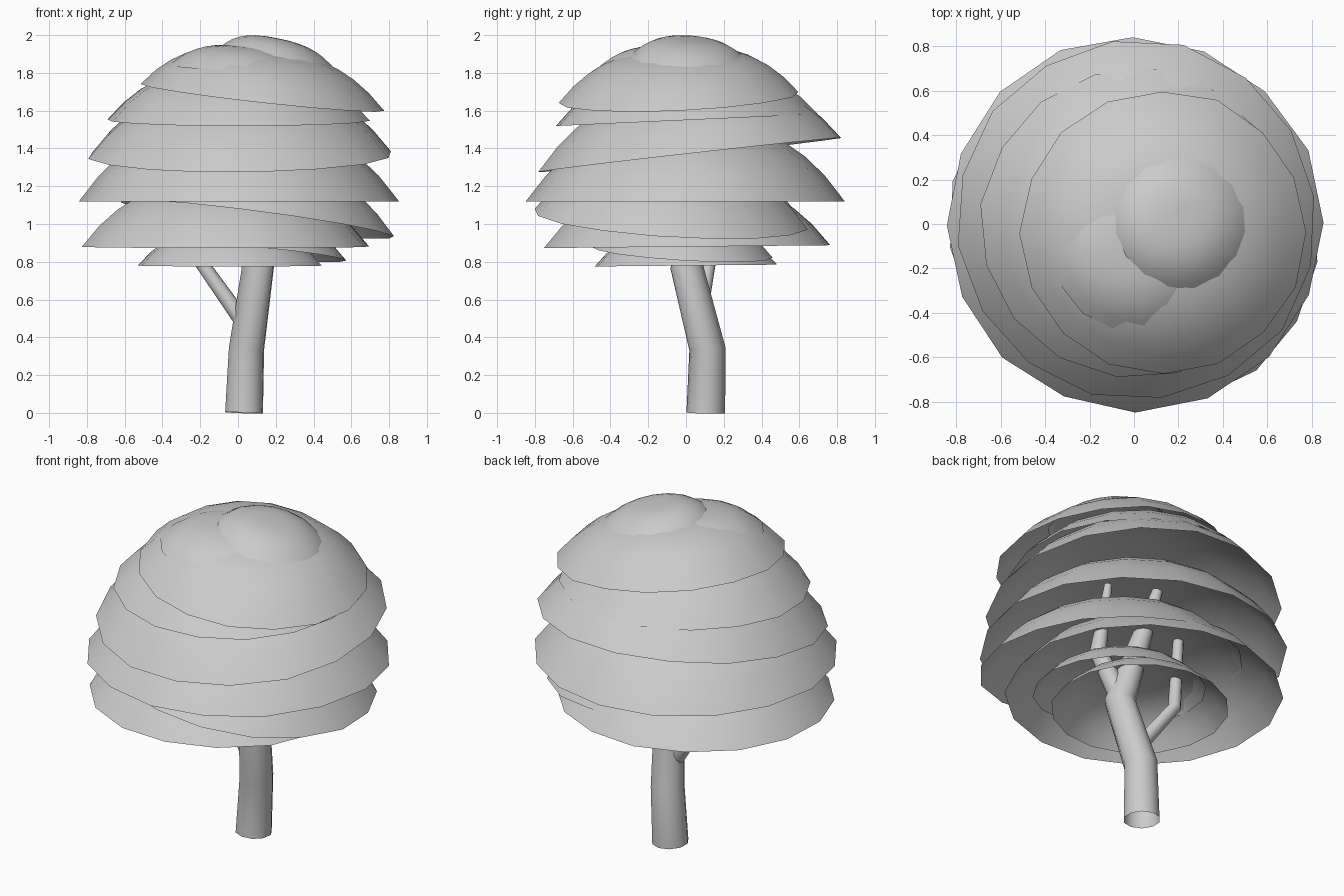
import bpy, bmesh, math, random

if "Cube" in bpy.data.objects:
    bpy.data.objects.remove(bpy.data.objects["Cube"])

random.seed(4)
SIDES, RINGS, POWER = 16, 8, 3.0


def finish(obj):
    bpy.ops.object.select_all(action='DESELECT')
    obj.select_set(True)
    bpy.context.view_layer.objects.active = obj
    bpy.ops.object.shade_smooth_by_angle(angle=math.radians(50))


# Open leaf dome: flat-topped cap whose rim plane is tilted by slopes sx, sy
def leaf_dome(name, cx, cy, cz, r, h, sx, sy, turn):
    bm = bmesh.new()
    wobble = [random.uniform(0.99, 1.01) for _ in range(SIDES)]
    rings = []
    for k in range(1, RINGS + 1):
        f = k / RINGS
        ring = []
        for i in range(SIDES):
            t = 2 * math.pi * i / SIDES + turn
            d = r * f * (1 + (wobble[i] - 1) * f)
            x, y = d * math.cos(t), d * math.sin(t)
            z = h * (1 - f ** POWER) + sx * x + sy * y
            ring.append(bm.verts.new((cx + x, cy + y, cz + z)))
        rings.append(ring)
    top = bm.verts.new((cx, cy, cz + h))
    for i in range(SIDES):
        j = (i + 1) % SIDES
        bm.faces.new((top, rings[0][i], rings[0][j]))
        for a, b in zip(rings, rings[1:]):
            bm.faces.new((a[i], b[i], b[j], a[j]))
    me = bpy.data.meshes.new(name)
    bm.to_mesh(me)
    bm.free()
    obj = bpy.data.objects.new(name, me)
    bpy.context.collection.objects.link(obj)
    finish(obj)


# Tapered open tube along points (x, y, z, radius)
def limb(name, points):
    cu = bpy.data.curves.new(name, 'CURVE')
    cu.dimensions = '3D'
    cu.bevel_depth = 1
    cu.bevel_resolution = 3
    sp = cu.splines.new('POLY')
    sp.points.add(len(points) - 1)
    for p, (x, y, z, r) in zip(sp.points, points):
        p.co = (x, y, z, 1)
        p.radius = r
    obj = bpy.data.objects.new(name, cu)
    bpy.context.collection.objects.link(obj)
    bpy.ops.object.select_all(action='DESELECT')
    obj.select_set(True)
    bpy.context.view_layer.objects.active = obj
    bpy.ops.object.convert(target='MESH')
    finish(bpy.context.view_layer.objects.active)


# Canopy layers from bottom to top: centre, radius, height, slopes
layers = [
    (-0.04, 0.00, 0.78, 0.49, 0.20, 0.00, 0.01),
    (0.09, -0.02, 0.85, 0.48, 0.20, -0.09, -0.06),
    (-0.07, 0.00, 0.88, 0.765, 0.34, 0.00, 0.01),
    (0.10, -0.08, 1.025, 0.73, 0.33, -0.13, -0.06),
    (0.00, 0.00, 1.12, 0.845, 0.41, 0.00, 0.00),
    (0.015, 0.015, 1.365, 0.81, 0.36, 0.01, 0.113),
    (0.01, 0.00, 1.55, 0.70, 0.28, 0.00, 0.045),
    (0.13, -0.04, 1.67, 0.64, 0.255, -0.11, 0.045),
]
for n, l in enumerate(layers):
    leaf_dome(f"leaf_layer_{n + 1}", *l, 0.40 + 0.13 * (n - 4))

# Small mounds on the crown
leaf_dome("crown_mound_left", 0.01, -0.11, 1.82, 0.375, 0.125, -0.05, 0.03, 0.1)
leaf_dome("crown_mound_right", 0.21, 0.02, 1.85, 0.33, 0.13, -0.2, -0.06, 0.2)

# Trunk and branches
limb("trunk", [(0.032, 0.105, 0, 0.103), (0.045, 0.113, 0.34, 0.096),
               (0.105, 0.005, 0.77, 0.088), (0.01, 0.06, 1.15, 0.06),
               (-0.06, 0.13, 1.48, 0.03)])
limb("low_branch", [(0.05, 0.06, 0.45, 0.045), (-0.19, 0.12, 0.79, 0.038),
                    (-0.21, 0.13, 1.22, 0.03)])
limb("high_branch", [(0.10, 0.01, 0.78, 0.06), (0.21, -0.06, 1.08, 0.05),
                     (0.17, -0.02, 1.5, 0.022)])
